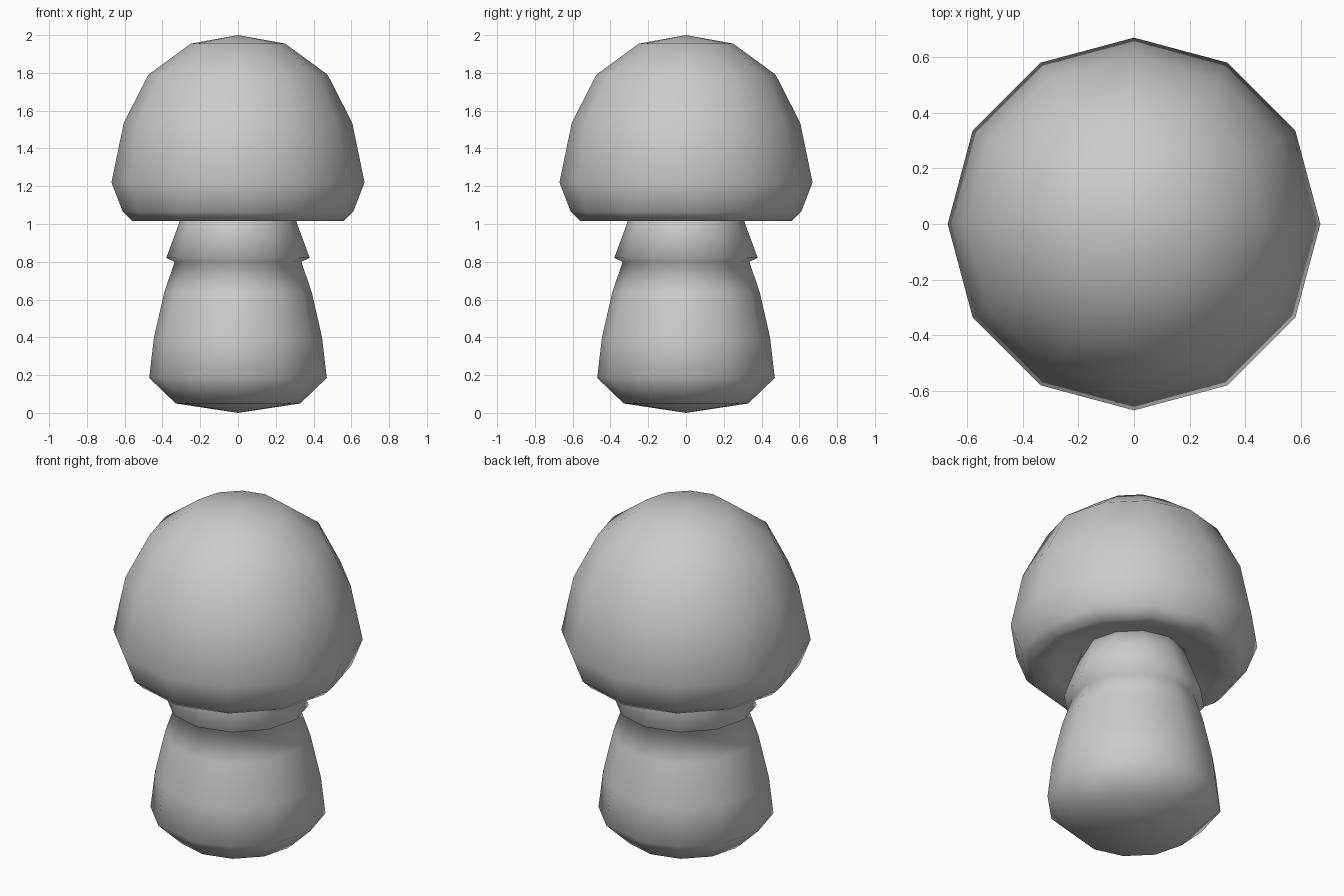
import bpy, bmesh
from math import cos, sin, pi

if "Cube" in bpy.data.objects:
    bpy.data.objects.remove(bpy.data.objects["Cube"])

SIDES = 12


def lathe(name, profile):
    """Revolve (radius, z) points around z; radius 0 makes a pole."""
    bm = bmesh.new()
    rings = []
    for r, z in profile:
        n = 1 if r == 0 else SIDES
        rings.append([bm.verts.new((r * cos(2 * pi * i / SIDES), r * sin(2 * pi * i / SIDES), z))
                      for i in range(n)])
    for a, b in zip(rings, rings[1:]):
        for i in range(SIDES):
            j = (i + 1) % SIDES
            quad = [a[i % len(a)], a[j % len(a)], b[j % len(b)], b[i % len(b)]]
            bm.faces.new(list(dict.fromkeys(quad)))
    for f in bm.faces:
        f.smooth = True
    bmesh.ops.recalc_face_normals(bm, faces=bm.faces)
    mesh = bpy.data.meshes.new(name)
    bm.to_mesh(mesh)
    bm.free()
    obj = bpy.data.objects.new(name, mesh)
    bpy.context.collection.objects.link(obj)
    return obj


# Domed cap with a hollowed underside
lathe("mushroom_cap", [(0, 2.0), (0.25, 1.955), (0.475, 1.79), (0.605, 1.535), (0.67, 1.22),
                       (0.61, 1.065), (0.56, 1.015), (0.45, 1.035), (0.27, 1.10), (0, 1.10)])

# Bulbous stem with a flared skirt under the cap
lathe("mushroom_stem", [(0, 0), (0.33, 0.05), (0.47, 0.185), (0.445, 0.40), (0.39, 0.64),
                        (0.335, 0.80), (0.38, 0.82), (0.31, 1.01), (0.28, 1.10), (0, 1.11)])
